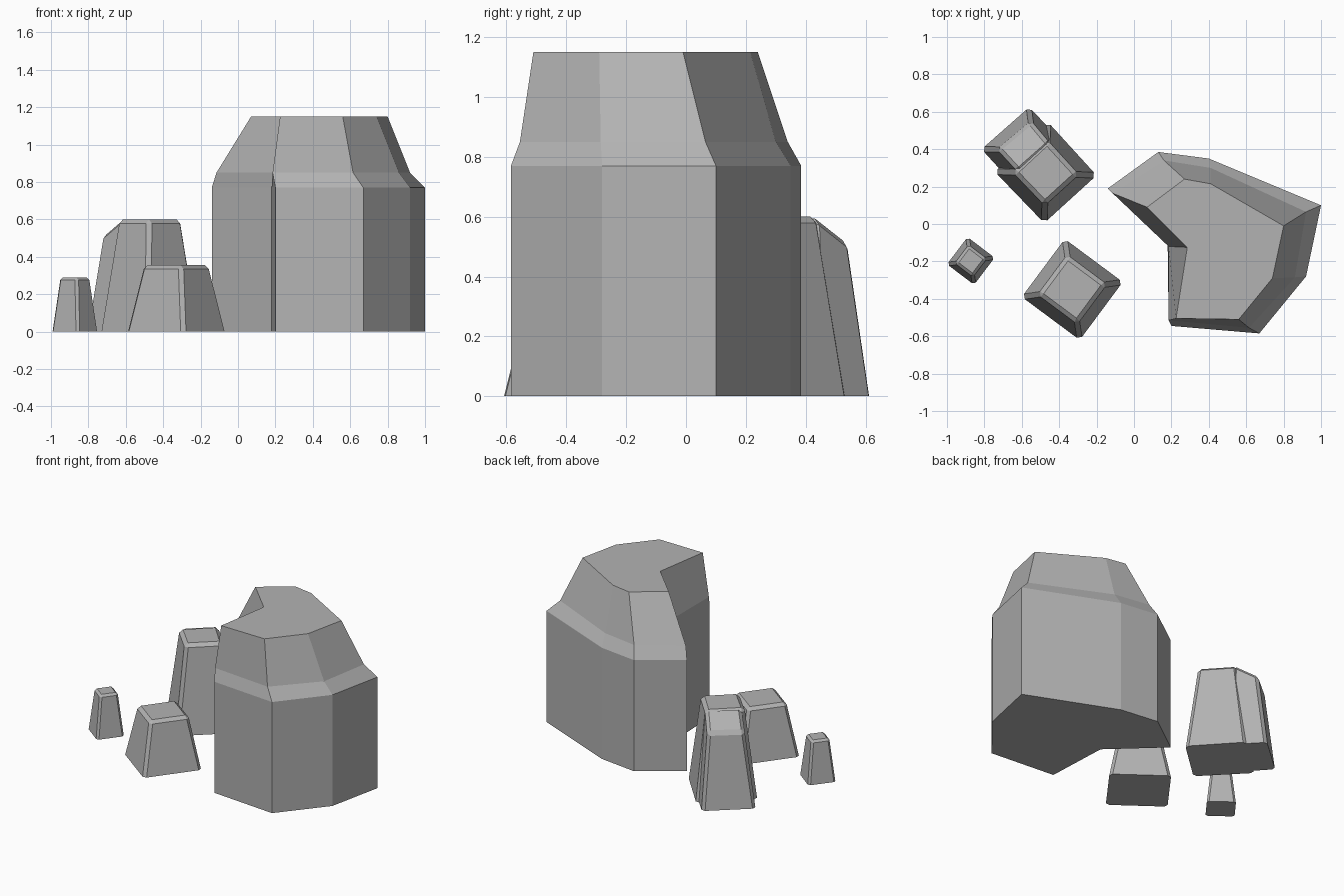
import bpy, bmesh
from mathutils import Vector

if "Cube" in bpy.data.objects:
    bpy.data.objects.remove(bpy.data.objects["Cube"], do_unlink=True)

grey = bpy.data.materials.new("stone grey")
grey.use_nodes = True
stone = (0.45, 0.45, 0.45, 1)
grey.diffuse_color = stone
grey.node_tree.nodes["Principled BSDF"].inputs["Base Color"].default_value = stone


def loft(name, rings, bevel=0):
    """Skin a stack of matching outlines, optionally chamfering all but the base."""
    bm = bmesh.new()
    loops = [[bm.verts.new(p) for p in ring] for ring in rings]
    n = len(loops[0])
    for low, high in zip(loops, loops[1:]):
        for i in range(n):
            j = (i + 1) % n
            bm.faces.new((low[i], low[j], high[j], high[i]))
    bm.faces.new(loops[0][::-1])
    bm.faces.new(loops[-1])
    bmesh.ops.recalc_face_normals(bm, faces=bm.faces)
    if bevel:
        edges = [e for e in bm.edges if max(v.co.z for v in e.verts) > 0.01]
        bmesh.ops.bevel(bm, geom=edges, offset=bevel, segments=1,
                        profile=0.5, affect='EDGES')
    mesh = bpy.data.meshes.new(name)
    bm.to_mesh(mesh)
    bm.free()
    mesh.materials.append(grey)
    obj = bpy.data.objects.new(name, mesh)
    bpy.context.collection.objects.link(obj)
    return obj


def at(z, outline):
    return [(x, y, z) for x, y in outline]


def tapered_block(name, corners, height, taper, bevel):
    """Four-sided stump whose top shrinks toward the middle."""
    mid = sum((Vector(c) for c in corners), Vector((0, 0))) / len(corners)
    top = [mid + (Vector(c) - mid) * taper for c in corners]
    loft(name, [at(0, corners), at(height, top)], bevel)


# Large boulder: straight wall, narrow shoulder, steep cap
wall = [(-0.14, 0.19), (0.18, -0.11), (0.20, -0.545), (0.67, -0.585),
        (0.92, -0.28), (1.0, 0.10), (0.40, 0.35), (0.13, 0.385)]
shoulder = [(-0.115, 0.165), (0.185, -0.12), (0.185, -0.515), (0.615, -0.555),
            (0.86, -0.285), (0.92, 0.065), (0.41, 0.30), (0.16, 0.34)]
cap = [(0.07, 0.09), (0.285, -0.125), (0.225, -0.505), (0.56, -0.51),
       (0.74, -0.29), (0.80, -0.01), (0.41, 0.215), (0.27, 0.24)]
loft("large_boulder", [at(0, wall), at(0.77, wall), at(0.85, shoulder), at(1.15, cap)])

# Small stumps
tapered_block("tiny_stone", [(-1.0, -0.215), (-0.855, -0.325),
                             (-0.745, -0.18), (-0.89, -0.07)], 0.29, 0.66, 0.014)
tapered_block("low_stone", [(-0.60, -0.39), (-0.29, -0.62),
                            (-0.06, -0.31), (-0.37, -0.08)], 0.355, 0.67, 0.02)

# Tall stone and the slanted slab leaning into its back
tapered_block("tall_stone", [(-0.745, 0.28), (-0.48, 0.005),
                             (-0.20, 0.26), (-0.46, 0.545)], 0.60, 0.64, 0.022)
slab_base = [(-0.815, 0.40), (-0.66, 0.23), (-0.40, 0.455), (-0.56, 0.625)]
slab_top = [(-0.73, 0.40, 0.51), (-0.62, 0.28, 0.605),
            (-0.45, 0.43, 0.605), (-0.55, 0.55, 0.51)]
loft("leaning_slab", [at(0, slab_base), slab_top], 0.02)
